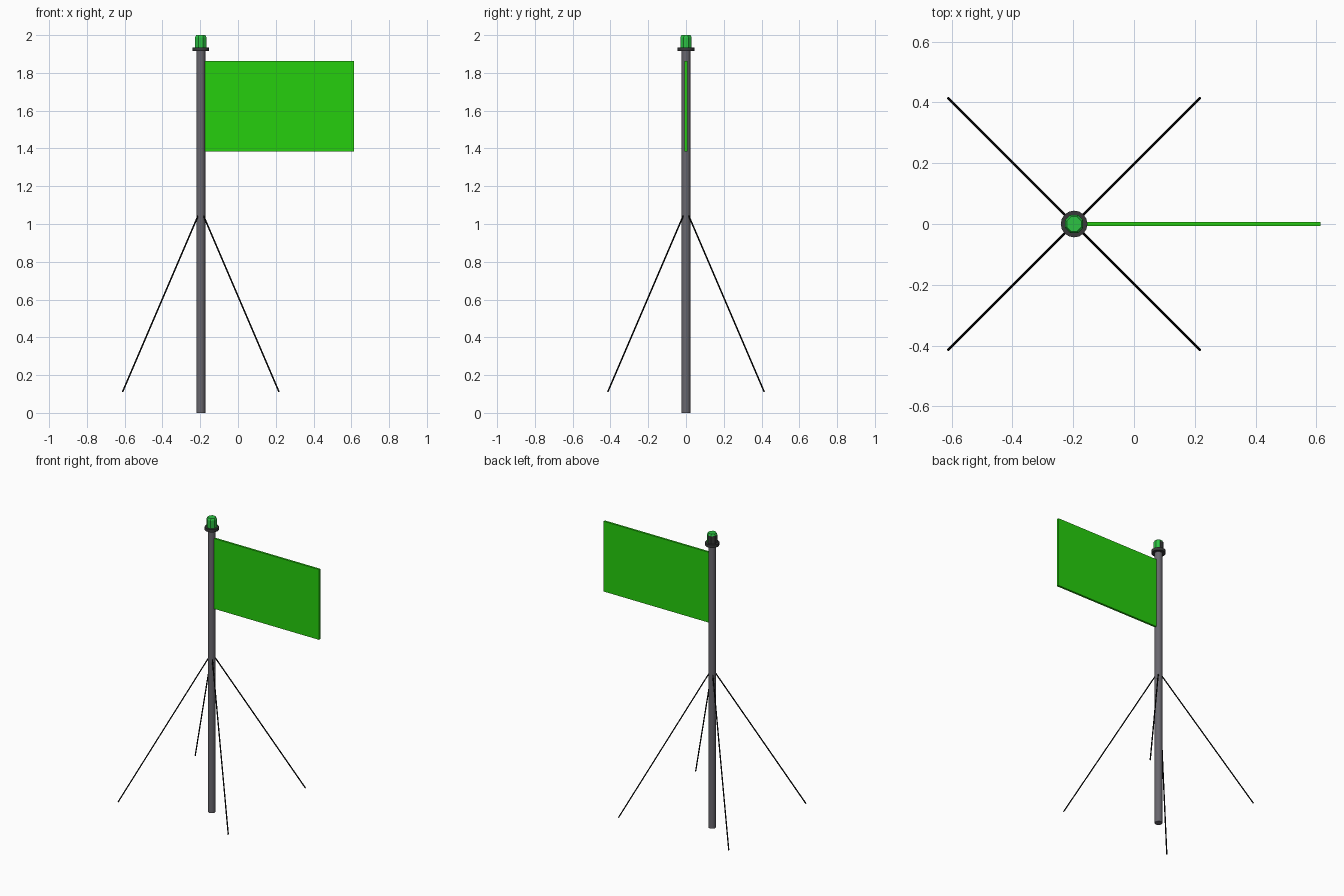
import bpy, bmesh, math
from mathutils import Vector

if "Cube" in bpy.data.objects:
    bpy.data.objects.remove(bpy.data.objects["Cube"])

PX = -0.197  # pole position in x


def material(name, rgb):
    m = bpy.data.materials.new(name)
    m.diffuse_color = (*rgb, 1)
    m.use_nodes = True
    m.node_tree.nodes["Principled BSDF"].inputs["Base Color"].default_value = m.diffuse_color
    return m


flag_green = material("flag green", (0.019, 0.62, 0.004))
lamp_green = material("lamp green", (0.025, 0.54, 0.055))
pole_grey = material("pole grey", (0.14, 0.135, 0.155))
dark_grey = material("dark grey", (0.04, 0.04, 0.042))
wire_black = material("wire black", (0.004, 0.004, 0.004))


def finish(name, bm, *mats, smooth=False):
    bmesh.ops.recalc_face_normals(bm, faces=bm.faces)
    me = bpy.data.meshes.new(name)
    bm.to_mesh(me)
    bm.free()
    ob = bpy.data.objects.new(name, me)
    bpy.context.collection.objects.link(ob)
    for m in mats:
        me.materials.append(m)
    if smooth:
        bpy.context.view_layer.objects.active = ob
        ob.select_set(True)
        bpy.ops.object.shade_smooth_by_angle(angle=math.radians(40))
        ob.select_set(False)
    return ob


def lathe(profile, sides, phase=0.0):
    """Closed solid from (radius, z) rings around the pole axis."""
    bm = bmesh.new()
    rings = []
    for r, z in profile:
        angles = [phase + math.tau * i / sides for i in range(sides)]
        rings.append([bm.verts.new((PX + r * math.cos(a), r * math.sin(a), z)) for a in angles])
    for lo, hi in zip(rings, rings[1:]):
        for i in range(sides):
            j = (i + 1) % sides
            bm.faces.new((lo[i], lo[j], hi[j], hi[i]))
    bm.faces.new(rings[0][::-1])
    bm.faces.new(rings[-1])
    return bm


# Pole and collar
finish("pole", lathe([(0.024, 0), (0.024, 1.918)], 16), pole_grey, smooth=True)
finish("collar", lathe([(0.044, 1.915), (0.044, 1.935)], 16), dark_grey, smooth=True)

# Lamp: green, with its back and left sides shielded in dark grey
lamp = finish("lamp", lathe([(0.0325, 1.935), (0.0325, 1.988), (0.026, 2.0)], 8, math.pi / 8),
              lamp_green, dark_grey)
for p in lamp.data.polygons:
    if p.normal.z < 0.3 and p.normal.y - p.normal.x > 0.5:
        p.material_index = 1

# Flag panel
bm = bmesh.new()
bmesh.ops.create_cube(bm, size=1)
x0, x1, z0, z1 = -0.18, 0.613, 1.385, 1.862
bmesh.ops.scale(bm, vec=(x1 - x0, 0.014, z1 - z0), verts=bm.verts)
bmesh.ops.translate(bm, vec=((x0 + x1) / 2, 0, (z0 + z1) / 2), verts=bm.verts)
finish("flag", bm, flag_green)

# Four guy wires
for sx, sy, label in ((1, 1, "back_right"), (-1, 1, "back_left"),
                      (1, -1, "front_right"), (-1, -1, "front_left")):
    top = Vector((PX + sx * 0.015, sy * 0.015, 1.043))
    foot = Vector((PX + sx * 0.414, sy * 0.414, 0.112))
    d = top - foot
    bm = bmesh.new()
    bmesh.ops.create_cone(bm, cap_ends=True, segments=8, radius1=0.004, radius2=0.004, depth=d.length)
    rot = d.to_track_quat('Z', 'Y').to_matrix()
    bmesh.ops.rotate(bm, cent=(0, 0, 0), matrix=rot, verts=bm.verts)
    bmesh.ops.translate(bm, vec=(top + foot) / 2, verts=bm.verts)
    finish("guy_wire_" + label, bm, wire_black, smooth=True)
